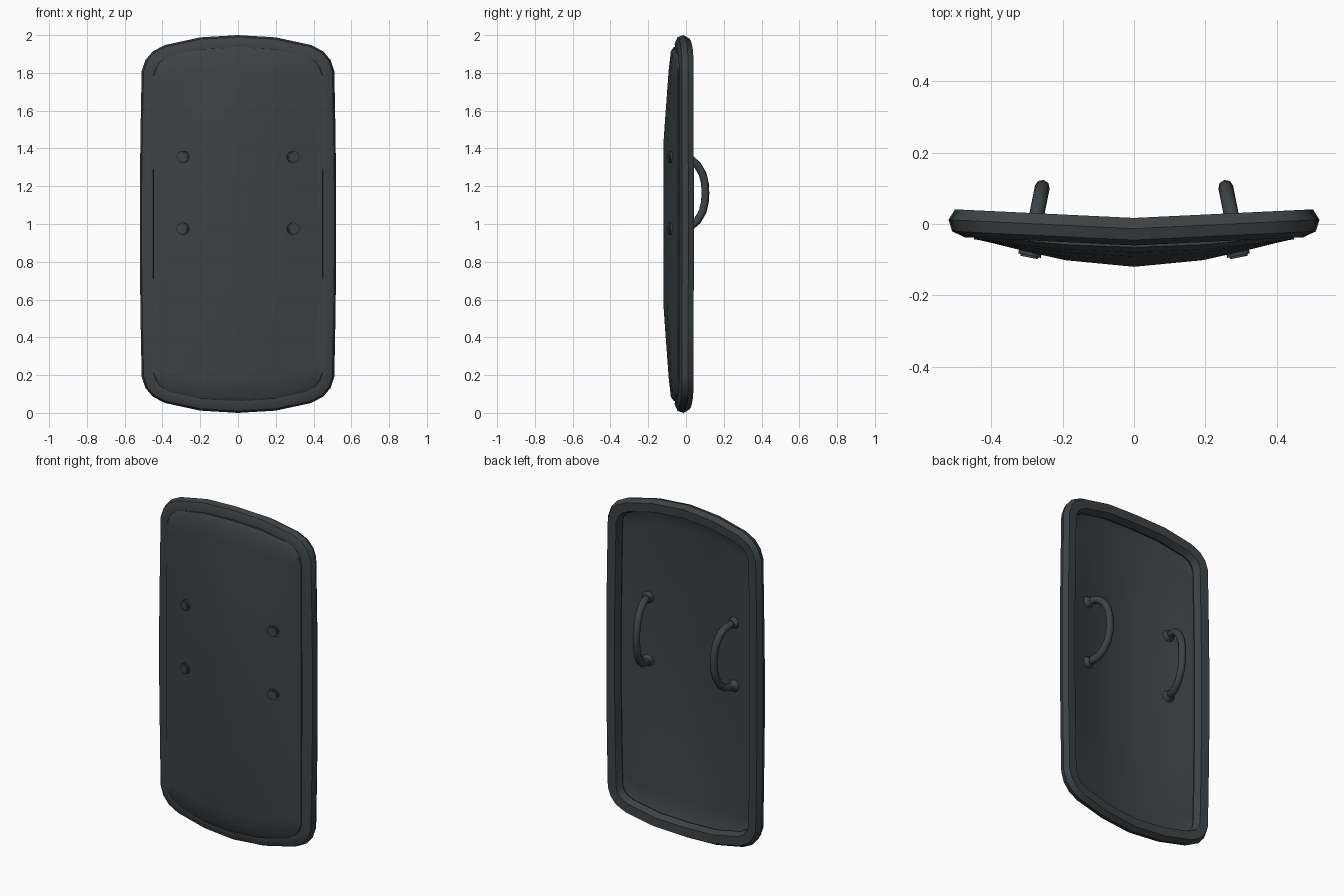
import bpy, bmesh, math
from mathutils import Vector, Matrix

if "Cube" in bpy.data.objects:
    bpy.data.objects.remove(bpy.data.objects["Cube"])

mat = bpy.data.materials.new("dark_grey")
mat.diffuse_color = (0.045, 0.055, 0.06, 1)
mat.use_nodes = True
mat.node_tree.nodes["Principled BSDF"].inputs["Base Color"].default_value = mat.diffuse_color

# Upper right quarter of the shield outline, (x, z above mid height)
QUARTER = [(0, 1.0), (0.2, 0.988), (0.385, 0.948), (0.45, 0.915), (0.49, 0.868),
           (0.51, 0.81), (0.515, 0.55), (0.52, 0.2)]


def lerp(table, v):
    for (a, fa), (b, fb) in zip(table, table[1:]):
        if v <= b:
            return fa + (fb - fa) * (v - a) / (b - a)
    return table[-1][1]


def outline():
    q = QUARTER
    right = q + [(x, -z) for x, z in reversed(q)]
    left = [(-x, z) for x, z in reversed(right[1:-1])]
    return [Vector(p) for p in right + left]


def inset(pts, d):
    out = []
    for i, p in enumerate(pts):
        a = (p - pts[i - 1]).normalized()
        b = (pts[(i + 1) % len(pts)] - p).normalized()
        na, nb = Vector((a.y, -a.x)), Vector((b.y, -b.x))
        n = (na + nb) / (1 + na.dot(nb))
        out.append(p + n * d)
    return out


def rim_y(x):
    return -0.025 * (1 - abs(x) / 0.52)


def panel_y(x, z):
    g = lerp([(0, 1), (0.2, 0.76), (0.3, 0.47), (0.43, 0.07), (0.47, 0)], abs(x))
    h = lerp([(0, 1), (0.43, 1), (0.82, 0.64), (0.95, 0.45)], abs(z))
    return -0.04 - 0.08 * g * h


def finish(name, bm, angle=30):
    bmesh.ops.recalc_face_normals(bm, faces=bm.faces)
    me = bpy.data.meshes.new(name)
    bm.to_mesh(me)
    bm.free()
    ob = bpy.data.objects.new(name, me)
    bpy.context.collection.objects.link(ob)
    me.materials.append(mat)
    bpy.ops.object.select_all(action='DESELECT')
    ob.select_set(True)
    bpy.context.view_layer.objects.active = ob
    bpy.ops.object.shade_smooth_by_angle(angle=math.radians(angle))
    return ob


# Rim: cross-section (inset, depth) carried round the outline
SECTION = [(0.018, 0.042), (0, 0.012), (0.01, -0.02), (0.045, -0.035),
           (0.07, -0.032), (0.085, 0.0), (0.07, 0.04)]
bm = bmesh.new()
pts = outline()
# inset() offsets to the left of travel, so flip its sign for this clockwise path
sign = 1 if inset(pts, 0.1)[0].y < pts[0].y else -1
loops = []
for d, dy in SECTION:
    loops.append([bm.verts.new((p.x, rim_y(p.x) + dy, p.y + 1))
                  for p in inset(pts, sign * d)])
n = len(pts)
for k, la in enumerate(loops):
    lb = loops[(k + 1) % len(loops)]
    for i in range(n):
        j = (i + 1) % n
        bm.faces.new((la[i], la[j], lb[j], lb[i]))
finish("rim", bm)

# Panel: curved plate filling the rim
edge = [(p.x, p.y) for p in inset(pts, sign * 0.062)[:6]]
edge[0] = (0, edge[0][1])
xs = sorted([x for x, z in edge] + [0.1, 0.3])
xs = [-x for x in reversed(xs[1:])] + xs
rows = [-1, -0.975, -0.87, -0.65, -0.45, 0, 0.45, 0.65, 0.87, 0.975, 1]
bm = bmesh.new()
grid = []
for x in xs:
    top = lerp(edge, abs(x))
    col = []
    for r in rows:
        z = r * top
        step = 0.012 if abs(r) == 1 else 0
        col.append(bm.verts.new((x, panel_y(x, z) + step, z + 1)))
    grid.append(col)
for a, b in zip(grid, grid[1:]):
    for i in range(len(rows) - 1):
        bm.faces.new((a[i], b[i], b[i + 1], a[i + 1]))
# Back skin and edge walls of the plate
ext = bmesh.ops.extrude_face_region(bm, geom=bm.faces[:], use_keep_orig=True)
bmesh.ops.translate(bm, vec=(0, 0.03, 0),
                    verts=[e for e in ext["geom"] if isinstance(e, bmesh.types.BMVert)])
finish("panel", bm)


def disc(name, centre, r1, r2, depth, axis):
    bm = bmesh.new()
    bmesh.ops.create_cone(bm, cap_ends=True, segments=12, radius1=r1, radius2=r2, depth=depth)
    rot = Vector((0, 0, 1)).rotation_difference(axis).to_matrix().to_4x4()
    bm.transform(Matrix.Translation(centre) @ rot)
    return finish(name, bm)


# Handles with collars behind and bolts in front
ARC = [(-0.06, 0.19), (-0.01, 0.187), (0.025, 0.178), (0.06, 0.148),
       (0.088, 0.1), (0.1, 0.05), (0.103, 0)]
path = ARC + [(y, -z) for y, z in reversed(ARC[:-1])]
for side, s in (("left", -1), ("right", 1)):
    def hx(y):
        return s * (0.278 - 0.2 * y)
    cu = bpy.data.curves.new(side + "_handle", 'CURVE')
    cu.dimensions = '3D'
    cu.bevel_depth = 0.021
    cu.bevel_resolution = 2
    cu.materials.append(mat)
    sp = cu.splines.new('POLY')
    sp.points.add(len(path) - 1)
    for p, (y, z) in zip(sp.points, path):
        p.co = (hx(y), y, z + 1.165, 1)
    sp.use_smooth = True
    bpy.context.collection.objects.link(bpy.data.objects.new(side + "_handle", cu))
    axis = Vector((-s * 0.2, 1, 0)).normalized()
    for z in (0.975, 1.355):
        disc(side + "_collar", Vector((hx(-0.038), -0.038, z)), 0.036, 0.024, 0.03, axis)
        disc(side + "_bolt", Vector((s * 0.291, -0.078, z)), 0.033, 0.033, 0.022, axis)
        disc(side + "_bolt_cap", Vector((s * 0.293, -0.088, z)), 0.026, 0.026, 0.012, axis)
